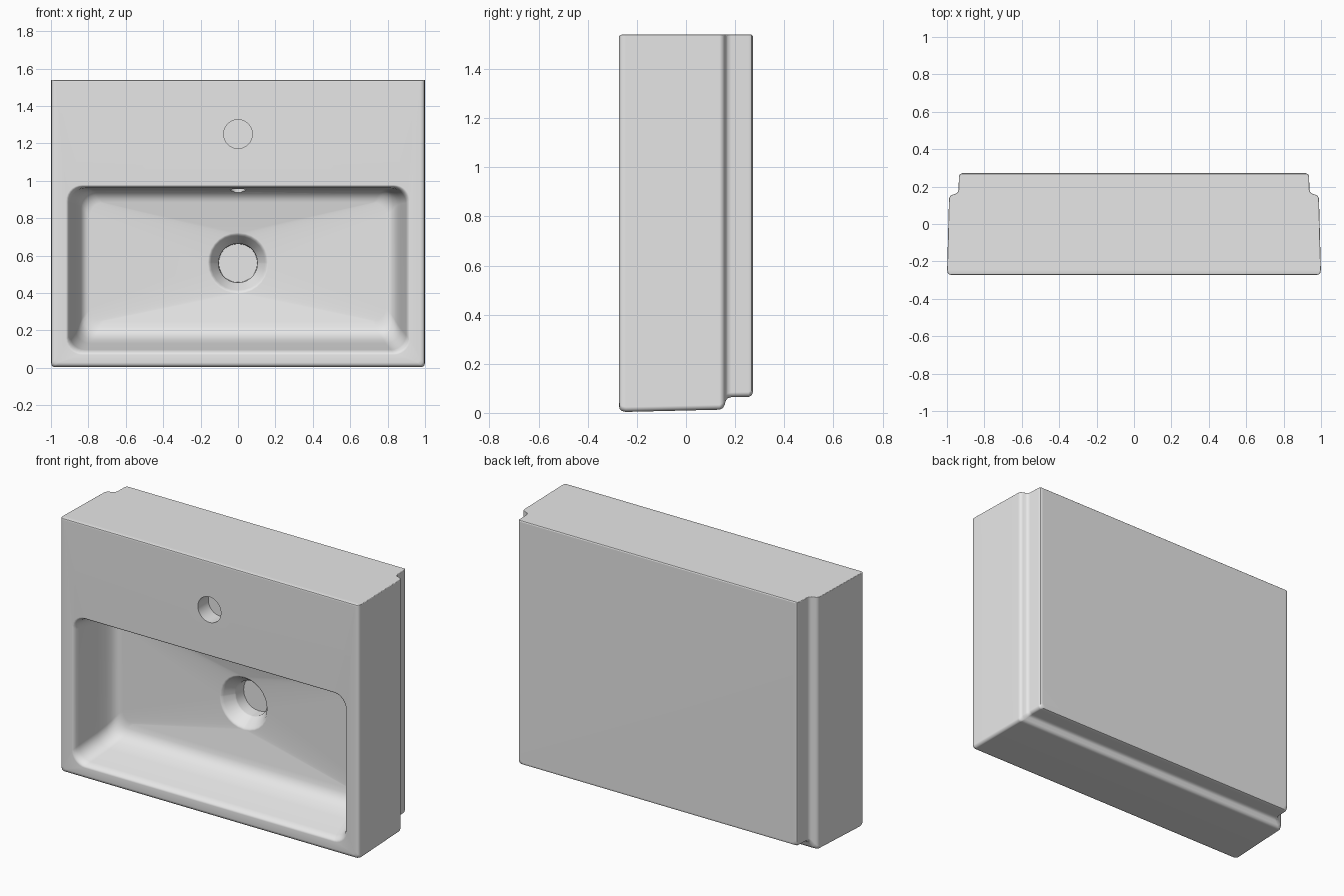
import bpy, bmesh, math
from math import pi, cos, sin

cube = bpy.data.objects.get("Cube")
if cube:
    bpy.data.objects.remove(cube, do_unlink=True)

STEPS = 8          # points per rounded corner
TOP = 1.54
DRAIN_Z = 0.56

ceramic = bpy.data.materials.new("grey ceramic")
ceramic.use_nodes = True
ceramic.diffuse_color = (0.8, 0.8, 0.8, 1)
ceramic.node_tree.nodes["Principled BSDF"].inputs["Base Color"].default_value = (0.8, 0.8, 0.8, 1)


def ring(bm, y, half, low, high, r_low, r_high):
    """Rounded rectangle in the xz plane, at depth y."""
    corners = [(half - r_high, high - r_high, r_high, 0),
               (-half + r_high, high - r_high, r_high, 1),
               (-half + r_low, low + r_low, r_low, 2),
               (half - r_low, low + r_low, r_low, 3)]
    verts = []
    for cx, cz, r, quarter in corners:
        for i in range(STEPS):
            a = (quarter + i / (STEPS - 1)) * pi / 2
            verts.append(bm.verts.new((cx + r * cos(a), y, cz + r * sin(a))))
    return verts


def round_ring(bm, y, r):
    return ring(bm, y, r, DRAIN_Z - r, DRAIN_Z + r, r * 0.97, r * 0.97)


def cylinder_cutter(name, radius, depth, location, rotation=(0, 0, 0)):
    bpy.ops.mesh.primitive_cylinder_add(vertices=48, radius=radius, depth=depth,
                                        location=location, rotation=rotation)
    cutter = bpy.context.object
    cutter.name = name
    cutter.hide_render = True
    return cutter


bm = bmesh.new()
rings = []

# Outer shell, back to front: depth, half width, underside, top
shell = [(0.273, 0.915, 0.085, TOP - 0.006), (0.267, 0.93, 0.071, TOP),
         (0.255, 0.936, 0.065, TOP), (0.185, 0.938, 0.064, TOP),
         (0.170, 0.943, 0.060, TOP), (0.162, 0.953, 0.050, TOP),
         (0.157, 0.970, 0.032, TOP), (0.151, 0.982, 0.020, TOP),
         (0.136, 0.989, 0.013, TOP), (-0.245, 0.999, 0.004, TOP),
         (-0.262, 0.996, 0.008, TOP), (-0.270, 0.988, 0.016, TOP - 0.003),
         (-0.273, 0.975, 0.028, TOP - 0.010)]
for y, half, low, high in shell:
    rings.append(ring(bm, y, half, low, high, 0.02, 0.004))

# Bowl, rim to floor: depth, half width, bottom, top, corner radius
bowl = [(-0.273, 0.920, 0.070, 0.978, 0.085), (-0.268, 0.910, 0.080, 0.970, 0.08),
        (-0.255, 0.903, 0.090, 0.964, 0.08), (-0.235, 0.898, 0.097, 0.961, 0.08),
        (-0.10, 0.870, 0.130, 0.957, 0.08), (-0.04, 0.855, 0.152, 0.952, 0.08),
        (-0.01, 0.842, 0.172, 0.942, 0.08), (0.01, 0.830, 0.192, 0.925, 0.08),
        (0.022, 0.812, 0.220, 0.905, 0.075), (0.027, 0.79, 0.250, 0.885, 0.07)]
for y, half, low, high, r in bowl:
    rings.append(ring(bm, y, half, low, high, r, r))

# Drain funnel
for y, r in [(0.055, 0.162), (0.060, 0.152), (0.070, 0.144), (0.125, 0.108),
             (0.132, 0.104), (0.20, 0.102)]:
    rings.append(round_ring(bm, y, r))

bm.faces.new(rings[0])
for a, b in zip(rings, rings[1:]):
    for i in range(len(a)):
        j = (i + 1) % len(a)
        bm.faces.new((a[i], a[j], b[j], b[i]))
bm.faces.new(rings[-1])
bmesh.ops.recalc_face_normals(bm, faces=bm.faces)

mesh = bpy.data.meshes.new("basin")
bm.to_mesh(mesh)
bm.free()
basin = bpy.data.objects.new("basin", mesh)
bpy.context.collection.objects.link(basin)
mesh.materials.append(ceramic)

# Tap hole and overflow hole
cutters = [cylinder_cutter("tap_hole_cutter", 0.077, 0.2, (0, -0.273, 1.25), (pi / 2, 0, 0)),
           cylinder_cutter("overflow_cutter", 0.042, 0.12, (0, -0.045, 0.97))]
bpy.ops.object.select_all(action='DESELECT')
basin.select_set(True)
bpy.context.view_layer.objects.active = basin
for cutter in cutters:
    cut = basin.modifiers.new("hole", 'BOOLEAN')
    cut.object = cutter
    cut.operation = 'DIFFERENCE'
    cut.solver = 'EXACT'
    bpy.ops.object.modifier_apply(modifier=cut.name)
for cutter in cutters:
    bpy.data.objects.remove(cutter, do_unlink=True)

# Smooth ceramic finish with crisp hole edges
bpy.ops.object.shade_smooth_by_angle(angle=math.radians(40))
finish = basin.modifiers.new("even shading", 'WEIGHTED_NORMAL')
finish.keep_sharp = True
